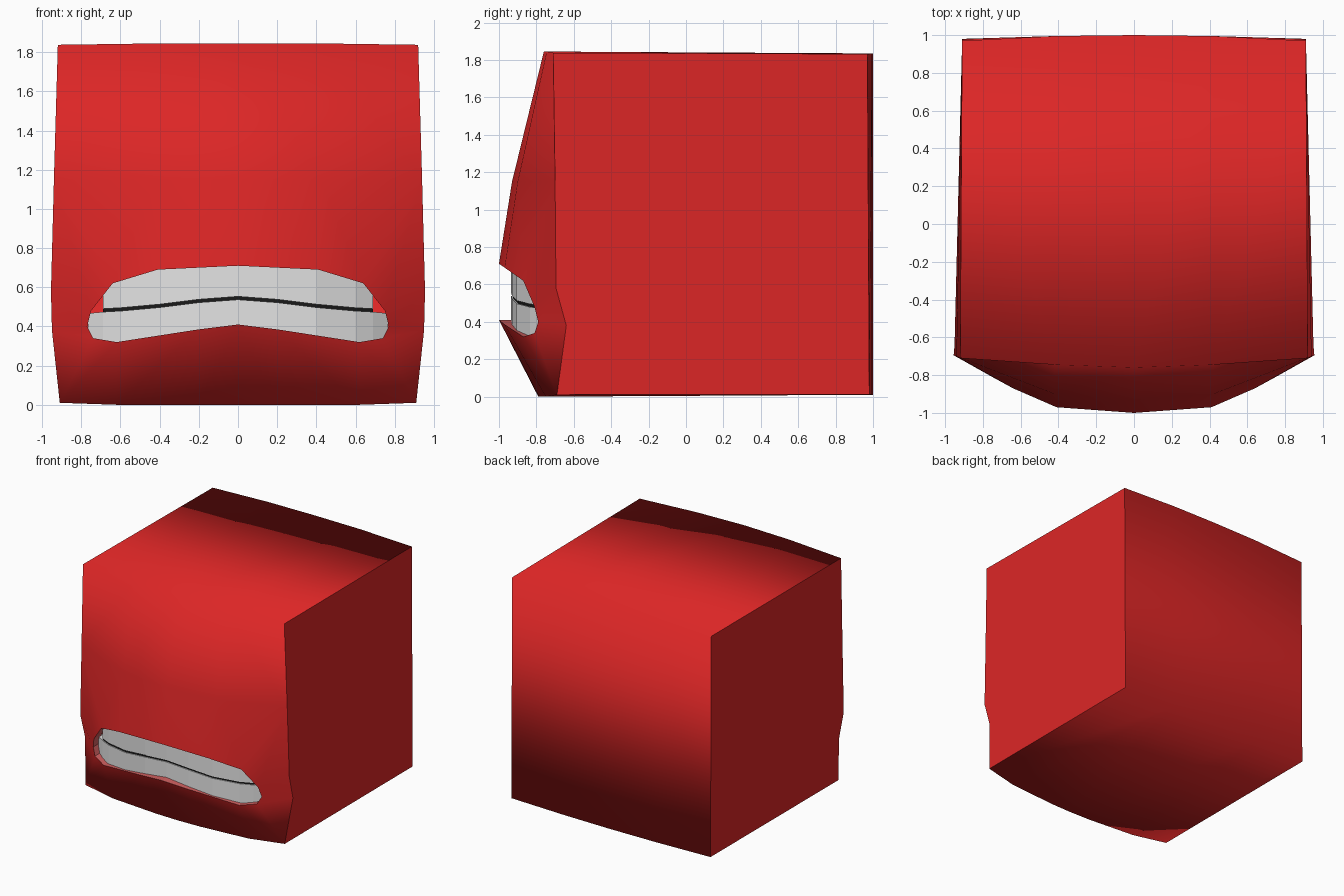
import bpy, bmesh

if "Cube" in bpy.data.objects:
    bpy.data.objects.remove(bpy.data.objects["Cube"])


def material(name, rgb):
    m = bpy.data.materials.new(name)
    m.diffuse_color = (*rgb, 1)
    m.use_nodes = True
    m.node_tree.nodes["Principled BSDF"].inputs["Base Color"].default_value = m.diffuse_color
    return m


red = material("red", (0.716, 0.019, 0.019))
pink = material("dull pink", (0.65, 0.12, 0.12))
white = material("off white", (0.78, 0.78, 0.78))
black = material("near black", (0.01, 0.01, 0.01))


def make(name, bm, mats):
    bmesh.ops.recalc_face_normals(bm, faces=bm.faces)
    me = bpy.data.meshes.new(name)
    bm.to_mesh(me)
    bm.free()
    for m in mats:
        me.materials.append(m)
    ob = bpy.data.objects.new(name, me)
    bpy.context.collection.objects.link(ob)
    mod = ob.modifiers.new("mirror", 'MIRROR')
    mod.use_clip = True
    return ob


# Head: right half, mirrored across x
bm = bmesh.new()


def verts(*pts):
    return [bm.verts.new(p) for p in pts]


T = verts((0, -.76, 1.845), (.42, -.745, 1.845), (.92, -.71, 1.838))       # top front edge
M = verts((0, -.93, 1.15), (.42, -.90, 1.15))                              # brow row
S = verts((.94, -.70, 1.15), (.955, -.695, .58), (.95, -.64, .38), (.91, -.69, .01))  # side edge
L = verts((0, -1, .71), (.41, -.97, .69), (.64, -.87, .62), (.75, -.81, .48),
          (.77, -.79, .40), (.74, -.81, .34), (.62, -.87, .32),
          (.2, -.97, .385), (0, -1, .41))                                  # mouth rim
B = verts((.62, -.75, 0), (.2, -.785, 0), (0, -.79, 0))                    # bottom front edge
K = verts((0, 1, 1.835), (.42, .995, 1.835), (.91, .97, 1.832))            # back top edge
D = verts((0, 1, .01), (.42, .995, .01), (.91, .98, .012))                 # back bottom edge

skin = [
    (T[0], T[1], M[1], M[0]), (T[1], T[2], S[0], M[1]),
    (M[0], M[1], L[1], L[0]), (M[1], S[0], L[2], L[1]),
    (S[0], S[1], L[3], L[2]), (S[1], S[2], L[4], L[3]),
    (S[2], S[3], L[5], L[4]), (S[3], B[0], L[6], L[5]),
    (B[0], B[1], L[7], L[6]), (B[1], B[2], L[8], L[7]),
    (T[0], T[1], K[1], K[0]), (T[1], T[2], K[2], K[1]),
    (K[0], K[1], D[1], D[0]), (K[1], K[2], D[2], D[1]),
    (B[2], B[1], D[1], D[0]), (B[1], B[0], S[3], D[2], D[1]),
]
for f in skin:
    bm.faces.new(f).smooth = True
# Flat side
bm.faces.new((T[2], *S, D[2], K[2]))
# Inner walls of the mouth
inner = [bm.verts.new((v.co.x, v.co.y + .1, v.co.z)) for v in L]
for i in range(len(L) - 1):
    f = bm.faces.new((L[i], L[i + 1], inner[i + 1], inner[i]))
    f.material_index = 1
make("head", bm, [red, pink])


# Teeth: curved strips with a flat back, mirrored
XS = (0, .2, .4, .6, .69, .765)
YS = (-.935, -.93, -.905, -.835, -.785, -.73)
TOP = (.74, .73, .72, .66, .58, .5)
GAP = (.545, .53, .505, .487, .482, .475)
LOW = (.385, .355, .325, .295, .30, .34)


def row(name, n, lo, hi, front, depth, mat):
    bm = bmesh.new()
    rings = []
    for x, y, a, b in list(zip(XS, YS, lo, hi))[:n]:
        y += front
        rings.append([bm.verts.new(p) for p in
                      ((x, y, a), (x, y, b), (x, y + depth, b), (x, y + depth, a))])
    for r, s in zip(rings, rings[1:]):
        for k in range(4):
            j = (k + 1) % 4
            bm.faces.new((r[k], r[j], s[j], s[k]))
    bm.faces.new(rings[-1])
    make(name, bm, [mat])


row("upper_teeth", 5, [z + .008 for z in GAP], TOP, 0, .1, white)
row("lower_teeth", 6, LOW, [z - .008 for z in GAP], 0, .1, white)
# Dark line between the rows
row("mouth_gap", 5, [z - .009 for z in GAP], [z + .009 for z in GAP], .008, .08, black)
